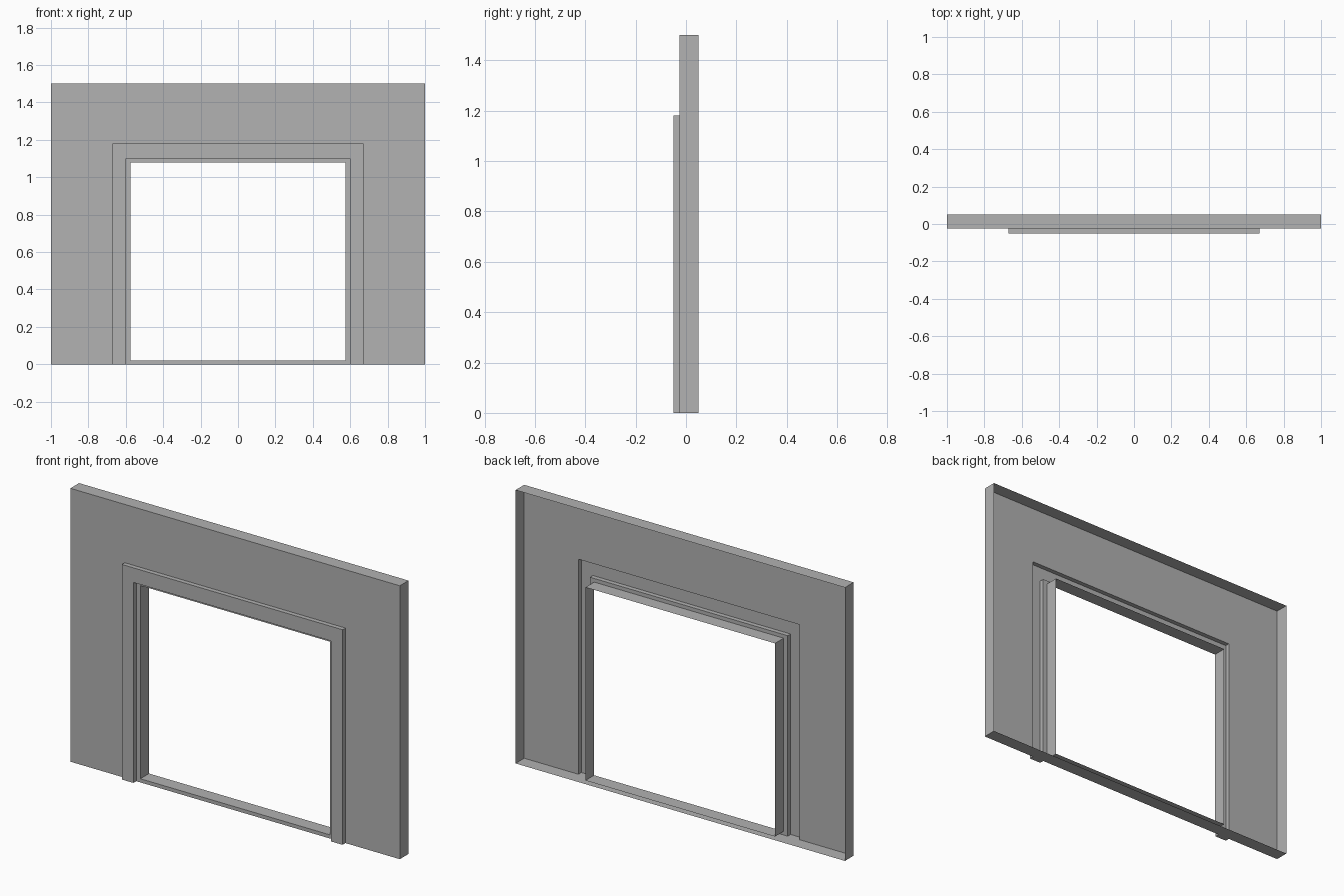
import bpy
import bmesh

cube = bpy.data.objects.get("Cube")
if cube:
    bpy.data.objects.remove(cube, do_unlink=True)

grey = bpy.data.materials.new("plain grey")
grey.use_nodes = True
colour = (0.445, 0.445, 0.445, 1)
grey.diffuse_color = colour
grey.node_tree.nodes["Principled BSDF"].inputs["Base Color"].default_value = colour

# Shared dimensions
BACK, FACE, TRIM = 0.05, -0.025, -0.05
WALL = (1.0, 0.0, 1.5)            # half width, bottom, top
TRIM_OUT = (0.67, 0.0, 1.18)
TRIM_IN = (0.60, 0.0, 1.10)
OPENING = (0.575, 0.02, 1.08)


def ring(bm, size, y):
    """Doorway outline: left foot, left top, right top, right foot."""
    x, low, top = size
    return [bm.verts.new(p) for p in
            ((-x, y, low), (-x, y, top), (x, y, top), (x, y, low))]


def sheet(name, sections, closed=(), feet=False):
    """Loft outlines into a thin sheet; steps listed in closed also span the bottom."""
    bm = bmesh.new()
    rings = [ring(bm, size, y) for size, y in sections]
    for step, (a, b) in enumerate(zip(rings, rings[1:])):
        for i in range(4 if step in closed else 3):
            j = (i + 1) % 4
            bm.faces.new((a[i], b[i], b[j], a[j]))
    if feet:
        bm.faces.new([r[0] for r in reversed(rings)])
        bm.faces.new([r[3] for r in rings])
    mesh = bpy.data.meshes.new(name)
    bm.to_mesh(mesh)
    bm.free()
    mesh.materials.append(grey)
    obj = bpy.data.objects.new(name, mesh)
    bpy.context.collection.objects.link(obj)
    return obj


# Wall: outer edges all round, open back, front face around the trim
sheet("wall_panel", [(WALL, BACK), (WALL, FACE), (TRIM_OUT, FACE)], closed=(0,))

# Raised trim, hollow behind, with closed feet
sheet("door_trim", [(TRIM_OUT, FACE), (TRIM_OUT, TRIM),
                    (TRIM_IN, TRIM), (TRIM_IN, FACE)], feet=True)

# Narrow lip, sill and deep reveal of the opening
sheet("opening_reveal", [(TRIM_IN, FACE), (OPENING, FACE), (OPENING, BACK)],
      closed=(0, 1))
